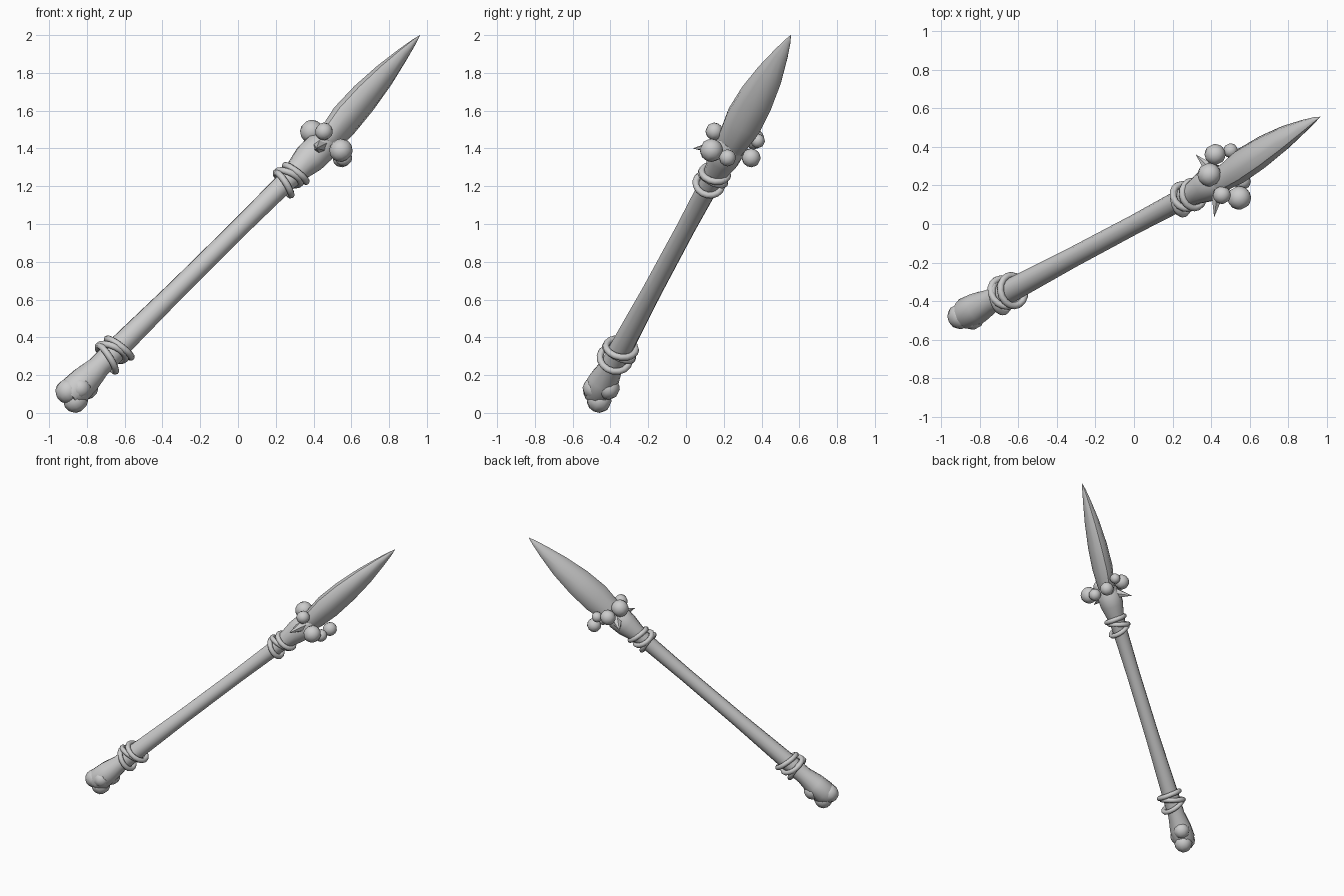
import bpy, bmesh, math
from mathutils import Vector

if "Cube" in bpy.data.objects:
    bpy.data.objects.remove(bpy.data.objects["Cube"])

# Spear axis frame: W along the shaft, U horizontal, V upward
O = Vector((-0.66, -0.355, 0.32))
W = Vector((0.665, 0.354, 0.658)).normalized()
U = Vector((0.470, -0.883, 0)).normalized()
V = U.cross(W).normalized()


def at(s, u=0, v=0):
    return O + W * s + U * u + V * v


def finish(name, bm, angle=40):
    bmesh.ops.recalc_face_normals(bm, faces=bm.faces)
    me = bpy.data.meshes.new(name)
    bm.to_mesh(me)
    bm.free()
    ob = bpy.data.objects.new(name, me)
    bpy.context.collection.objects.link(ob)
    bpy.context.view_layer.objects.active = ob
    for o in bpy.context.selected_objects:
        o.select_set(False)
    ob.select_set(True)
    bpy.ops.object.shade_smooth_by_angle(angle=math.radians(angle))
    return ob


def sweep(name, rows, sides, ra=U, rb=V, angle=40):
    """Elliptical rings along the axis: (s, half width a, half width b, bend u, bend v)."""
    bm = bmesh.new()
    rings = []
    for s, a, b, du, dv in rows:
        c = at(s, du, dv)
        rings.append([bm.verts.new(c + ra * a * math.cos(t) + rb * b * math.sin(t))
                      for t in (2 * math.pi * i / sides for i in range(sides))])
    for r0, r1 in zip(rings, rings[1:]):
        for i in range(sides):
            j = (i + 1) % sides
            bm.faces.new((r0[i], r0[j], r1[j], r1[i]))
    bm.faces.new(rings[0])
    bm.faces.new(rings[-1])
    return finish(name, bm, angle)


def ball(name, pos, r):
    bm = bmesh.new()
    bmesh.ops.create_uvsphere(bm, u_segments=10, v_segments=7, radius=r)
    q = W.to_track_quat('Z', 'Y')
    for v in bm.verts:
        v.co = q @ v.co + Vector(pos)
    return finish(name, bm, 60)


# Shaft with a flared socket at the top and a flared butt
sweep("shaft", [(s, r, r, 0, 0) for s, r in (
    (-0.36, 0.06), (-0.31, 0.085), (-0.22, 0.08), (-0.12, 0.062), (0.0, 0.062),
    (0.5, 0.052), (1.0, 0.05), (1.38, 0.055), (1.47, 0.066), (1.56, 0.086),
    (1.64, 0.088), (1.70, 0.06))], 12)

# Leaf shaped blade, slightly bent at the tip
MA = (U * 0.55 + V * 0.835).normalized()
MB = MA.cross(W)
sweep("blade", [(s, 0.107 * k, 0.073 * k, du, dv) for s, k, du, dv in (
    (1.60, 0.65, 0, 0), (1.72, 0.84, 0, 0), (1.85, 1.0, -0.01, 0.01),
    (2.02, 0.94, -0.02, 0.018), (2.20, 0.72, -0.03, 0.025),
    (2.36, 0.40, -0.037, 0.033), (2.46, 0.16, -0.04, 0.038),
    (2.508, 0.004, -0.04, 0.041))], 10, MA, MB)

# Bone knuckles at the butt
for i, (p, r) in enumerate([((-0.90, -0.478, 0.115), 0.067), ((-0.86, -0.46, 0.066), 0.066),
                            ((-0.80, -0.41, 0.13), 0.06), ((-0.835, -0.49, 0.13), 0.058)]):
    ball(f"butt_knuckle_{i + 1}", p, r)

# Ring of knobs under the blade
for i, (p, r) in enumerate([((0.545, 0.135, 1.39), 0.062), ((0.39, 0.255, 1.49), 0.062),
                            ((0.455, 0.15, 1.49), 0.047), ((0.42, 0.36, 1.45), 0.055),
                            ((0.55, 0.345, 1.35), 0.05), ((0.56, 0.22, 1.35), 0.045),
                            ((0.50, 0.38, 1.44), 0.038)]):
    ball(f"collar_knob_{i + 1}", p, r)

# Small spikes between the knobs
for i, tip in enumerate([(0.415, 0.035, 1.40), (0.32, 0.36, 1.37)]):
    tip, base = Vector(tip), at(1.66)
    base = base.lerp(tip, 0.3)
    d = tip - base
    bm = bmesh.new()
    bmesh.ops.create_cone(bm, cap_ends=True, segments=6, radius1=0.042, radius2=0, depth=d.length)
    q = d.to_track_quat('Z', 'Y')
    for v in bm.verts:
        v.co = q @ v.co + (base + tip) / 2
    finish(f"collar_spike_{i + 1}", bm, 30)


# Cord bindings: three crooked loops each
def cord(name, s, u, v, radius, tu, tv, thick=0.018, n=16, m=8):
    axis = (W + U * tu + V * tv).normalized()
    a = axis.cross(U).normalized()
    b = axis.cross(a)
    c = at(s, u, v)
    bm = bmesh.new()
    rings = []
    for i in range(n):
        t = 2 * math.pi * i / n
        out = a * math.cos(t) + b * math.sin(t)
        rings.append([bm.verts.new(c + out * (radius + thick * math.cos(p)) + axis * thick * math.sin(p))
                      for p in (2 * math.pi * k / m for k in range(m))])
    for i in range(n):
        r0, r1 = rings[i], rings[(i + 1) % n]
        for k in range(m):
            j = (k + 1) % m
            bm.faces.new((r0[k], r0[j], r1[j], r1[k]))
    finish(name, bm, 60)


for part, s0, rad in (("lower_cord", -0.005, 0.08), ("upper_cord", 1.40, 0.07)):
    for i, (ds, u, v, tu, tv) in enumerate([(-0.045, 0.005, 0, 0.25, -0.15),
                                            (0.0, -0.004, 0.005, -0.2, 0.3),
                                            (0.045, 0.006, -0.004, 0.15, 0.2)]):
        cord(f"{part}_{i + 1}", s0 + ds, u, v, rad, tu, tv)
